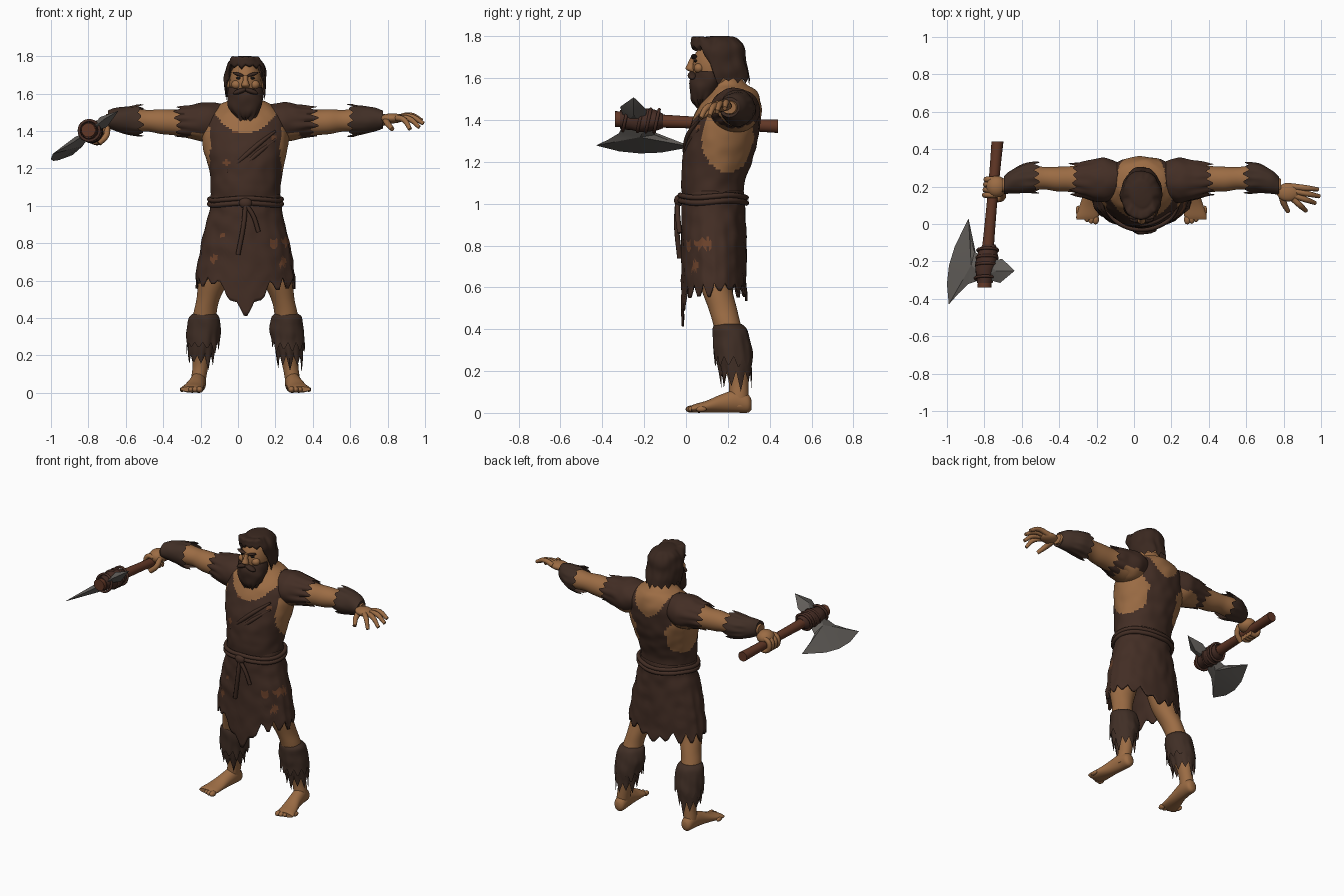
import bpy, bmesh, math, random
from mathutils import Vector, noise

if "Cube" in bpy.data.objects:
    bpy.data.objects.remove(bpy.data.objects["Cube"])

random.seed(4)
CX = 0.04  # body centre line
PI = math.pi


def material(name, rgb):
    m = bpy.data.materials.new(name)
    m.diffuse_color = (*rgb, 1)
    m.use_nodes = True
    m.node_tree.nodes["Principled BSDF"].inputs["Base Color"].default_value = m.diffuse_color
    return m


SKIN = material("skin", (0.33, 0.15, 0.058))
HIDE = material("hide_cloth", (0.056, 0.027, 0.018))
HAIR = material("dark_hair", (0.042, 0.021, 0.014))
FUR = material("fur", (0.052, 0.028, 0.019))
RUST = material("worn_patch", (0.15, 0.055, 0.024))
WOOD = material("handle_wood", (0.12, 0.038, 0.019))
WRAP = material("leather_wrap", (0.062, 0.026, 0.018))
METAL = material("dull_metal", (0.12, 0.11, 0.10))
EYE = material("eye", (0.012, 0.009, 0.008))


def finish(name, bm, mats, rule=None, angle=50):
    bmesh.ops.recalc_face_normals(bm, faces=bm.faces)
    if rule:
        for f in bm.faces:
            f.material_index = rule(f.calc_center_median())
    me = bpy.data.meshes.new(name)
    bm.to_mesh(me)
    bm.free()
    for m in mats:
        me.materials.append(m)
    ob = bpy.data.objects.new(name, me)
    bpy.context.collection.objects.link(ob)
    bpy.ops.object.select_all(action='DESELECT')
    ob.select_set(True)
    bpy.context.view_layer.objects.active = ob
    bpy.ops.object.shade_smooth_by_angle(angle=math.radians(angle))
    return ob


def loft(name, axis, rings, mats, n=32, steps=5, hem=None, start=0.4, rule=None, lump=0, caps=(True, True)):
    """Smooth skin over rings (x, y, z, ra, rb); hem(angle) shifts the last edge along the axis."""
    ia, ib, it = {'x': (1, 2, 0), 'y': (0, 2, 1), 'z': (0, 1, 2)}[axis]
    P = [rings[0]] + list(rings) + [rings[-1]]
    dense = []
    for i in range(1, len(P) - 2):
        for k in range(steps):
            t = k / steps
            dense.append([0.5 * (2 * b + (c - a) * t + (2 * a - 5 * b + 4 * c - d) * t * t
                                 + (3 * b - a - 3 * c + d) * t ** 3)
                          for a, b, c, d in zip(*P[i - 1:i + 3])])
    dense.append(list(rings[-1]))
    bm, rows = bmesh.new(), []
    for j, r in enumerate(dense):
        w = max(0, (j / (len(dense) - 1) - start) / (1 - start))
        row = []
        for k in range(n):
            a = 2 * PI * k / n
            p = Vector(r[:3])
            p[ia] += r[3] * math.cos(a)
            p[ib] += r[4] * math.sin(a)
            if hem:
                p[it] += w * hem(a)
            if lump:
                p += (p - Vector(r[:3])).normalized() * noise.noise(p * 16) * lump
            row.append(bm.verts.new(p))
        rows.append(row)
    for A, B in zip(rows, rows[1:]):
        for k in range(n):
            bm.faces.new((A[k], A[(k + 1) % n], B[(k + 1) % n], B[k]))
    for row, cap in zip((rows[0], rows[-1]), caps):
        if cap:
            bm.faces.new(row)
    return finish(name, bm, mats, rule)


def teeth(count, amp):
    vals = [random.uniform(0.35, 1) for _ in range(count)]

    def f(a):
        u = a / (2 * PI) * count
        return amp * vals[int(u) % count] * (1 - abs(2 * (u % 1) - 1))
    return f


def ball(name, c, r, mat, rot=0):
    bm = bmesh.new()
    bmesh.ops.create_uvsphere(bm, u_segments=20, v_segments=12, radius=1)
    ob = finish(name, bm, [mat])
    ob.location, ob.scale, ob.rotation_euler.y = c, r, rot
    return ob


def tube(name, pts, r, mat, cyclic=False, radii=None):
    cu = bpy.data.curves.new(name, 'CURVE')
    cu.dimensions, cu.bevel_depth, cu.bevel_resolution = '3D', r, 2
    cu.use_fill_caps, cu.resolution_u = True, 5
    s = cu.splines.new('BEZIER')
    s.bezier_points.add(len(pts) - 1)
    for i, (b, p) in enumerate(zip(s.bezier_points, pts)):
        b.co, b.handle_left_type, b.handle_right_type = p, 'AUTO', 'AUTO'
        b.radius = radii[i] if radii else 1
    s.use_cyclic_u = cyclic
    cu.materials.append(mat)
    ob = bpy.data.objects.new(name, cu)
    bpy.context.collection.objects.link(ob)
    return ob


# Torso: hide tunic with bare neckline, bare sides and worn patches
def torso_rule(c):
    dx = abs(c.x - CX)
    neck = c.z > (1.39 + 3.6 * dx * dx if c.y < 0.2 else 1.40 + 9 * dx * dx)
    side = dx > 0.11 and ((c.y - 0.2) / 0.125) ** 2 + ((c.z - 1.31) / 0.16) ** 2 < 1
    patch = c.y < 0.1 and any(math.hypot(c.x - x, c.z - z) < 0.016 for x, z in ((-0.02, 1.40), (0.19, 1.36), (-0.06, 1.23)))
    return 1 if neck or side else 2 if patch else 0


loft("tunic_torso", 'z', [(CX, .13, 1.0, .18, .145), (CX, .13, 1.1, .186, .152), (CX, .148, 1.2, .2, .166),
     (CX, .17, 1.3, .225, .172), (CX, .193, 1.4, .235, .163), (CX, .213, 1.48, .215, .145),
     (CX, .225, 1.54, .14, .11), (CX, .205, 1.575, .08, .08), (CX, .17, 1.64, .065, .07)],
     [HIDE, SKIN, RUST], n=80, steps=8, rule=torso_rule, lump=0.006)

# Skirt with ragged hem, long front point and shorter back point
skirt_teeth = teeth(18, 0.09)


def skirt_hem(a):
    return (-skirt_teeth(a) - 0.19 * max(0, 1 - abs(a - 1.5 * PI) / 0.6)
            - 0.06 * max(0, 1 - abs(a - 0.5 * PI) / 0.5))


def skirt_rule(c):
    return int(c.y < 0.12 and any(math.hypot(c.x - x, c.z - z) < r for x, z, r in
               ((.19, .8, .02), (.26, .81, .025), (-.13, .72, .02), (.24, .7, .018), (-.08, .85, .014))))


skirt = loft("skirt", 'z', [(CX, .13, 1.06, .183, .148), (CX, .13, .97, .195, .152), (CX, .132, .8, .238, .156),
             (CX, .135, .62, .268, .156)], [HIDE, RUST], n=90, steps=9, hem=skirt_hem, rule=skirt_rule,
             lump=0.009, caps=(False, False))
skirt.modifiers.new("thickness", 'SOLIDIFY').thickness = 0.01

# Rope belt, knot, hanging ends and chest fold
for z, r in ((1.035, .013), (1.01, .014)):
    tube("rope_belt", [(CX + .193 * math.cos(a), .13 + .158 * math.sin(a), z + .006 * math.sin(3 * a))
         for a in [i * PI / 6 for i in range(12)]], r, HIDE, True)
ball("belt_knot", (CX, -.035, 1.015), (.035, .022, .028), HIDE)
tube("belt_end_long", [(CX, -.04, 1.01), (.03, -.045, .9), (.0, -.03, .74)], .013, HIDE)
tube("belt_end_short", [(CX, -.04, 1.01), (.08, -.04, .95), (.11, -.03, .86)], .012, HIDE)
for k in (0, .045):
    tube("chest_fold", [(.2, .062, 1.4 - k), (.11, .012, 1.33 - k), (.03, -.004, 1.26 - k), (-.06, .006, 1.18 - k)],
         .013, HIDE, radii=(.5, 1, 1, .4))

for s in (1, -1):
    side = "left" if s > 0 else "right"

    def M(rows):
        return [(CX + s * r[0], *r[1:]) for r in rows]

    # Arm, torn sleeve and wrist guard
    loft(side + "_arm", 'x', M([(.12, .23, 1.45, .09, .09), (.22, .235, 1.44, .11, .095), (.30, .235, 1.44, .09, .08),
         (.37, .24, 1.445, .07, .069), (.45, .24, 1.45, .066, .066), (.52, .245, 1.455, .06, .058),
         (.60, .245, 1.457, .066, .062), (.68, .232, 1.46, .05, .047), (.745, .205, 1.46, .035, .03)]), [SKIN])
    loft(side + "_sleeve", 'x', M([(.11, .235, 1.455, .09, .085), (.2, .235, 1.447, .12, .107), (.28, .235, 1.45, .104, .092),
         (.345, .24, 1.45, .084, .08)]), [HIDE, SKIN], n=60, steps=6, hem=(lambda f: lambda a: s * f(a))(teeth(12, .06)),
         rule=lambda c: int(c.z < 1.39 and abs(c.x - CX) < .29), lump=.006, caps=(False, False))
    loft(side + "_wrist_guard", 'x', M([(.735, .207, 1.462, .048, .047), (.70, .225, 1.462, .062, .06),
         (.64, .243, 1.458, .078, .074), (.575, .247, 1.457, .084, .088)]), [FUR], n=60,
         hem=(lambda f: lambda a: -s * f(a))(teeth(12, .04)), lump=.005, caps=(True, False))

    # Leg and two layers of ragged shin fur
    loft(side + "_leg", 'z', M([(.10, .13, .86, .085, .1), (.15, .135, .7, .09, .088), (.172, .145, .6, .08, .075),
         (.2, .175, .5, .062, .068), (.217, .197, .42, .062, .066), (.225, .23, .3, .066, .072),
         (.238, .25, .16, .044, .048), (.25, .252, .08, .04, .046), (.253, .252, .03, .038, .045)]), [SKIN])
    loft(side + "_upper_shin_fur", 'z', M([(.217, .2, .425, .06, .064), (.219, .21, .4, .082, .082),
         (.222, .222, .33, .09, .09), (.228, .228, .27, .088, .09)]), [FUR], n=60,
         hem=teeth(12, -.08), lump=.007, caps=(True, False))
    loft(side + "_lower_shin_fur", 'z', M([(.222, .22, .36, .075, .08), (.23, .23, .28, .078, .084),
         (.238, .24, .2, .066, .072)]), [FUR], n=60, hem=teeth(10, -.1), lump=.005, caps=(True, False))

    # Foot and toes
    loft(side + "_foot", 'y', M([(.25, .312, .04, .02, .025), (.25, .295, .045, .036, .044), (.253, .24, .055, .042, .054),
         (.263, .17, .045, .045, .044), (.277, .1, .03, .054, .029), (.288, .045, .022, .06, .021),
         (.292, .025, .02, .055, .014)]), [SKIN])
    for i in range(5):
        ball(side + "_toe", (CX + s * (.245 + .0235 * i), .024 + .006 * i * i / 2, .018),
             (.018 - .0015 * i, .026, .017 - .001 * i), SKIN)

# Head, face and hair
ball("head", (CX, .145, 1.655), (.088, .115, .13), SKIN)
loft("nose", 'z', [(CX, .035, 1.70, .012, .014), (CX, .026, 1.67, .014, .018), (CX, .02, 1.645, .022, .022),
     (CX, .032, 1.63, .015, .012)], [SKIN], n=16)
for s in (1, -1):
    ball("eye", (CX + s * .036, .046, 1.683), (.014, .009, .007), EYE)
    ball("eyebrow", (CX + s * .038, .038, 1.703), (.032, .014, .009), HAIR, -s * .3)
    ball("cheek", (CX + s * .048, .062, 1.648), (.028, .025, .024), SKIN)
    ball("moustache", (CX + s * .03, .03, 1.613), (.04, .022, .014), HAIR, s * .35)
    ball("ear", (CX + s * .092, .15, 1.66), (.014, .022, .032), SKIN)
hair_teeth = teeth(16, -.035)


def hair_hem(a):
    return hair_teeth(a) + .155 * min(1, max(0, 1.35 - abs(a - 1.5 * PI)) / .5)


loft("hair", 'z', [(CX, .16, 1.802, .02, .03), (CX, .158, 1.793, .06, .08), (CX, .153, 1.76, .098, .122),
     (CX, .155, 1.70, .11, .131), (CX, .163, 1.64, .109, .137), (CX, .178, 1.60, .102, .128)], [HAIR],
     n=64, hem=hair_hem, start=.2, lump=.010, caps=(True, False))
loft("beard", 'z', [(CX, .115, 1.635, .09, .07), (CX, .1, 1.60, .096, .078), (CX, .093, 1.56, .096, .077),
     (CX, .085, 1.52, .083, .064), (CX, .078, 1.485, .055, .042), (CX, .076, 1.465, .025, .02)], [HAIR],
     n=48, hem=teeth(12, -.03), lump=.010)

# Open left hand
ball("left_palm", (.825, .17, 1.468), (.062, .05, .027), SKIN)
for y0, tip in ((.2, (.985, .185, 1.455)), (.178, (.992, .148, 1.44)), (.155, (.97, .112, 1.42)), (.135, (.92, .07, 1.41))):
    a = Vector((.85, y0, 1.47))
    tube("left_finger", [a, a.lerp(Vector(tip), .55) + Vector((0, 0, .022)), tip], .0155, SKIN, radii=(1.1, 1, .7))
tube("left_thumb", [(.79, .17, 1.46), (.80, .115, 1.44), (.825, .065, 1.41)], .017, SKIN, radii=(1.2, 1, .7))


# Axe handle, following a slightly tilted line
def shaft(y, r):
    t = (.44 - y) / .78
    return (-.73 - .07 * t, y, 1.37 + .035 * t, r, r)


loft("axe_handle", 'y', [shaft(y, r) for y, r in ((.44, .032), (.3, .029), (.1, .028), (-.1, .031), (-.34, .038))],
     [WOOD], n=16)
loft("axe_binding", 'y', [shaft(y, r) for y, r in ((-.11, .034), (-.15, .05), (-.21, .058), (-.26, .05), (-.315, .043))],
     [WRAP], n=20, lump=.008)
for y in (-.14, -.18, -.22, -.29):
    c = shaft(y, 0)
    tube("binding_cord", [(c[0] + .054 * math.cos(a), y + .012 * math.sin(a), c[2] + .054 * math.sin(a))
         for a in [i * PI / 3 for i in range(6)]], .008, WRAP, True)

# Right hand closed round the handle
ball("right_palm", (-.735, .2, 1.415), (.055, .058, .045), SKIN)
for y in (.155, .183, .211, .238):
    c = shaft(y, 0)
    tube("right_finger", [(c[0] + .042 * math.cos(a), y, c[2] + .042 * math.sin(a))
         for a in [math.radians(d) for d in (60, 120, 180, 240, 300)]], .0155, SKIN)
tube("right_thumb", [(-.70, .17, 1.42), (-.705, .14, 1.375), (-.745, .13, 1.335)], .017, SKIN)


# Axe blades: thin outline rising to a ridge on both faces
def blade(name, outline, ridge, thick):
    o, nrm, base = Vector((-.8, 0, -.6)), Vector((.6, 0, -.8)), Vector((-.79, 0, 1.395))

    def at(u, y, h=0):
        return base + o * u + Vector((0, y, 0)) + nrm * (h + .15 * (y + .25))
    bm = bmesh.new()
    ring = [bm.verts.new(at(*p)) for p in outline]
    for h in (thick, -thick):
        top = bm.verts.new(at(*ridge, h))
        for a, b in zip(ring, ring[1:] + ring[:1]):
            bm.faces.new((a, b, top))
    finish(name, bm, [METAL], angle=25)


blade("axe_blade", [(.0, -.18), (.09, -.15), (.12, -.08), (.15, .03), (.19, -.05), (.225, -.12), (.252, -.22), (.255, -.32),
      (.23, -.43), (.17, -.37), (.11, -.32), (.0, -.29)], (.08, -.22), .032)
blade("axe_back_spike", [(.02, -.2), (-.1, -.187), (-.19, -.25), (-.1, -.315), (.02, -.29)], (-.09, -.25), .032)
